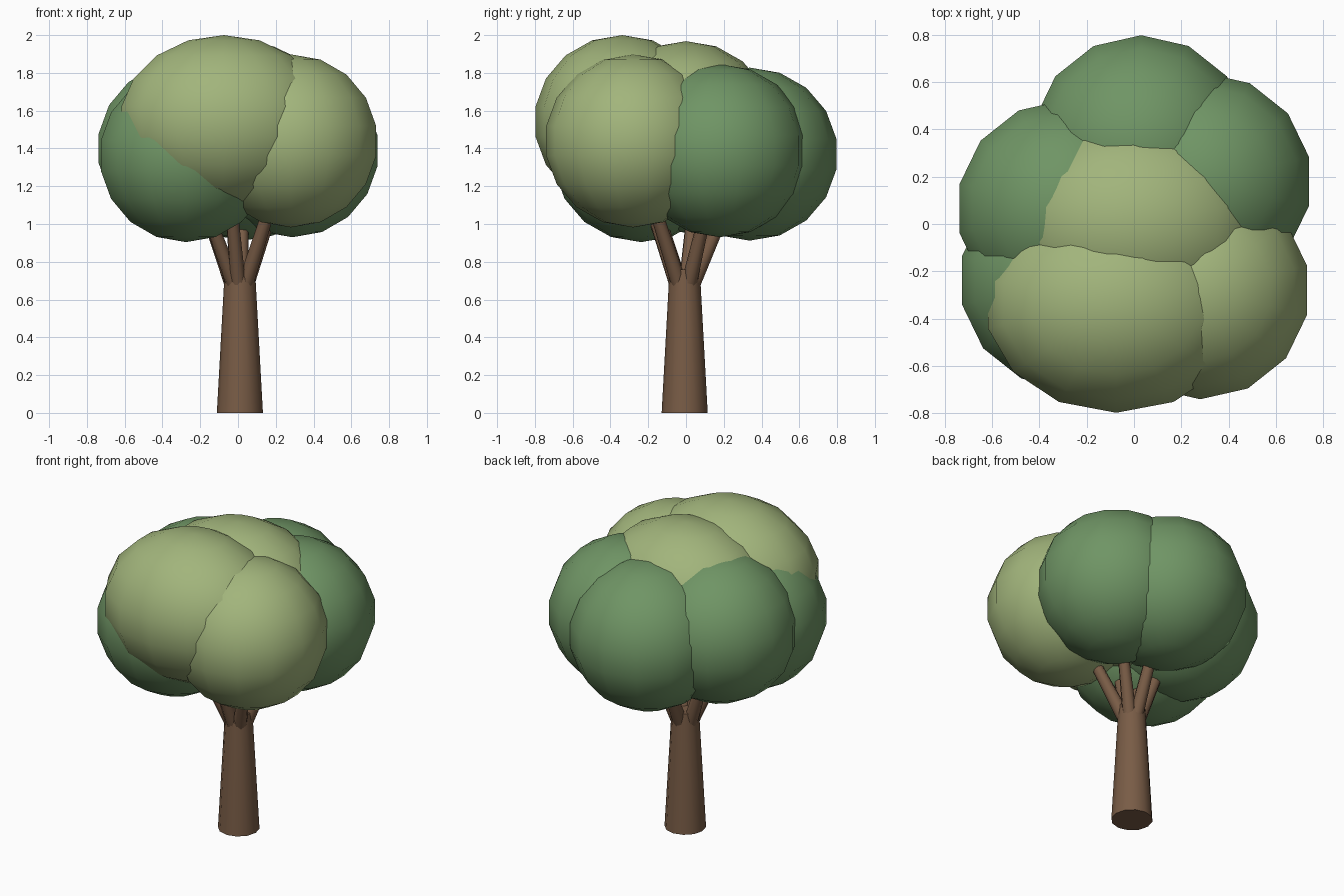
import bpy
import math
from mathutils import Vector

if "Cube" in bpy.data.objects:
    bpy.data.objects.remove(bpy.data.objects["Cube"])


def material(name, rgb):
    m = bpy.data.materials.new(name)
    m.diffuse_color = (*rgb, 1)
    m.use_nodes = True
    m.node_tree.nodes["Principled BSDF"].inputs["Base Color"].default_value = m.diffuse_color
    return m


LIGHT = material("light_leaves", (0.36, 0.46, 0.20))
DARK = material("dark_leaves", (0.16, 0.30, 0.13))
BARK = material("bark", (0.19, 0.107, 0.061))


def finish(name, mat):
    ob = bpy.context.object
    ob.name = name
    ob.data.materials.append(mat)
    bpy.ops.object.shade_smooth_by_angle(angle=math.radians(50))
    return ob


def clump(name, centre, radii, mat):
    bpy.ops.mesh.primitive_uv_sphere_add(segments=14, ring_count=9, radius=1, location=centre)
    ob = finish(name, mat)
    ob.scale = radii


def limb(name, start, end, r1, r2, sides):
    a, b = Vector(start), Vector(end)
    bpy.ops.mesh.primitive_cone_add(vertices=sides, radius1=r1, radius2=r2,
                                    depth=(b - a).length, location=(a + b) / 2)
    ob = finish(name, BARK)
    ob.rotation_euler = (b - a).to_track_quat('Z', 'Y').to_euler()


# Foliage: round clumps, plus two wider ones on top
ROUND = (0.47, 0.467, 0.458)
WIDE = (0.565, 0.467, 0.458)
clumps = {
    "front_top": ((-0.075, -0.337, 1.542), WIDE, LIGHT),
    "front_right": ((0.28, -0.28, 1.44), ROUND, LIGHT),
    "back_right": ((0.288, 0.18, 1.388), ROUND, DARK),
    "back": ((0.03, 0.337, 1.37), ROUND, DARK),
    "left": ((-0.286, 0.065, 1.40), ROUND, DARK),
    "front_left": ((-0.275, -0.238, 1.362), ROUND, DARK),
    "centre_top": ((0.0, 0.0, 1.51), WIDE, LIGHT),
}
for name, (centre, radii, mat) in clumps.items():
    clump("foliage_" + name, centre, radii, mat)

# Trunk
limb("trunk", (0.01, -0.007, 0), (0.01, -0.007, 0.76), 0.122, 0.08, 12)

# Branches, one reaching into each outer clump
for name, (centre, _, _) in clumps.items():
    if name == "centre_top":
        continue
    c = Vector(centre)
    out = Vector((c.x, c.y, 0)).normalized() * 0.045
    start = Vector((0.01 + out.x, -0.007 + out.y, 0.69))
    limb("branch_" + name, start, start.lerp(c, 0.65), 0.042, 0.03, 8)
